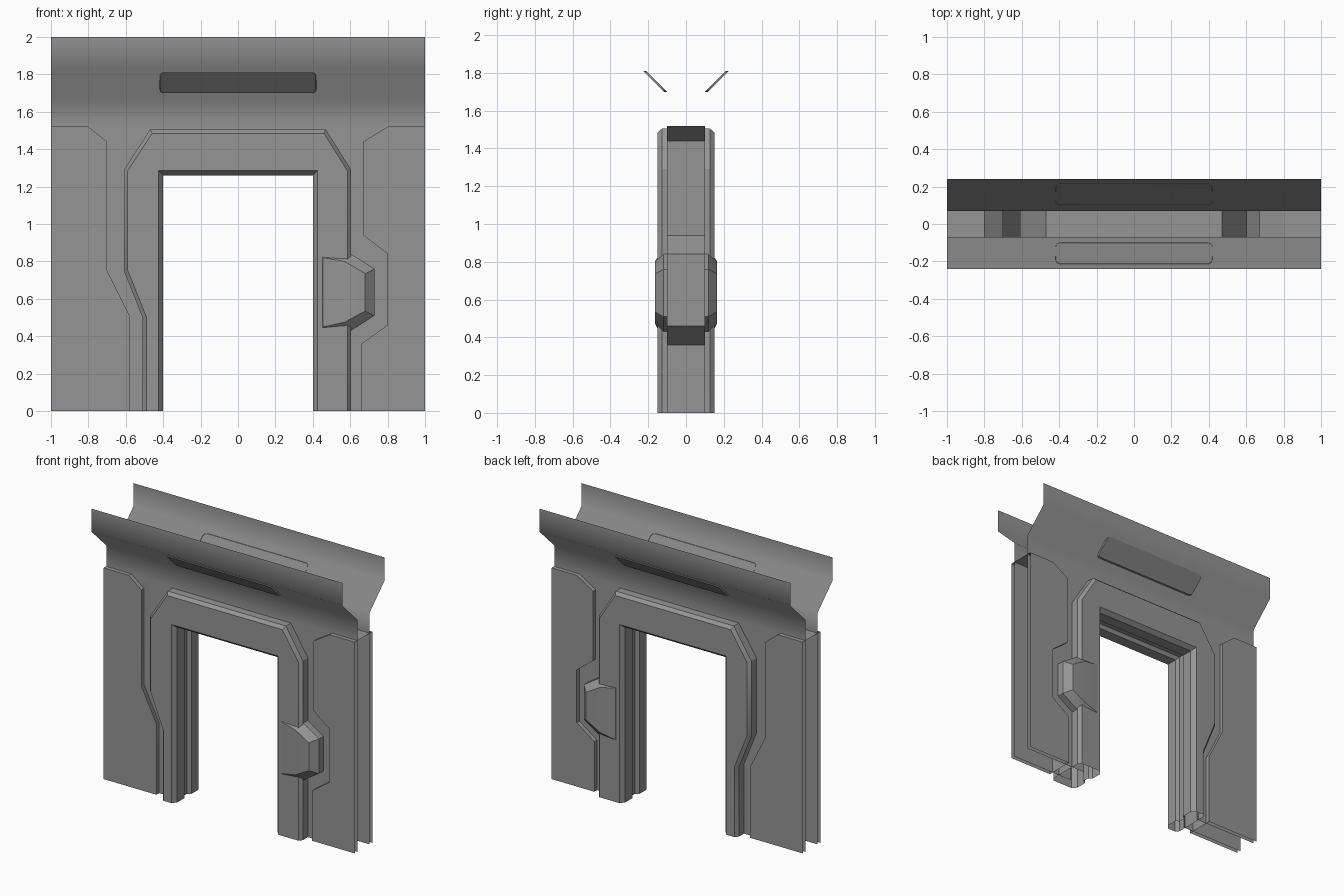
import bpy, bmesh, math
from mathutils import Vector

cube = bpy.data.objects.get("Cube")
if cube:
    bpy.data.objects.remove(cube)

grey = bpy.data.materials.new("plain_grey")
grey.use_nodes = True
GREY = (0.3, 0.3, 0.3, 1)
grey.diffuse_color = GREY
grey.node_tree.nodes["Principled BSDF"].inputs["Base Color"].default_value = GREY


def finish(bm, name, angle=30):
    bmesh.ops.recalc_face_normals(bm, faces=bm.faces)
    mesh = bpy.data.meshes.new(name)
    bm.to_mesh(mesh)
    bm.free()
    mesh.materials.append(grey)
    ob = bpy.data.objects.new(name, mesh)
    bpy.context.collection.objects.link(ob)
    bpy.ops.object.select_all(action="DESELECT")
    ob.select_set(True)
    bpy.context.view_layer.objects.active = ob
    bpy.ops.object.shade_smooth_by_angle(angle=math.radians(angle))
    return ob


def row(bm, pts):
    return [bm.verts.new(p) for p in pts]


def bridge(bm, a, b, closed=False):
    n = len(a)
    for i in range(n if closed else n - 1):
        j = (i + 1) % n
        bm.faces.new((a[i], a[j], b[j], b[i]))


def offset(path, d):
    """Mitred offset of an open (x, z) path, towards its right-hand side."""
    pts = [Vector(p) for p in path]
    out = []
    for i, p in enumerate(pts):
        dirs = []
        if i > 0:
            dirs.append((p - pts[i - 1]).normalized())
        if i < len(pts) - 1:
            dirs.append((pts[i + 1] - p).normalized())
        normals = [Vector((t.y, -t.x)) for t in dirs]
        m = sum(normals, Vector((0, 0))).normalized()
        out.append(p + m * d / m.dot(normals[0]))
    return out


# Flared wall sheets, front and back
for side, label in ((-1, "front"), (1, "back")):
    bm = bmesh.new()
    profile = [(0.24, 2), (0.24, 1.835), (0.07, 1.67), (0.07, 1.52)]
    xs = (-1, -0.5, 0.5, 1)
    rows = [row(bm, [(x, side * y, z) for x in xs]) for y, z in profile]
    for a, b in zip(rows, rows[1:]):
        bridge(bm, a, b)
    # Lower wall around the doorway
    foot = row(bm, [(x, side * 0.07, z) for x, z in
                    ((-1, 0), (-0.5, 0), (-0.5, 1.4), (0.5, 1.4), (0.5, 0), (1, 0))])
    low = rows[-1]
    bm.faces.new((low[0], low[1], foot[2], foot[1], foot[0]))
    bm.faces.new((low[1], low[2], foot[3], foot[2]))
    bm.faces.new((low[2], low[3], foot[5], foot[4], foot[3]))
    finish(bm, label + "_wall", 60)


# Side panels, open at the foot and the outer end
def panel(name, end, edge):
    bm = bmesh.new()
    path = [(end, 1.52)] + edge
    front = row(bm, [(x, -0.1, z) for x, z in path])
    back = row(bm, [(x, 0.1, z) for x, z in path])
    bridge(bm, front, back)
    for rim, y in ((front, -0.1), (back, 0.1)):
        bm.faces.new(rim + [bm.verts.new((end, y, 0))])
    finish(bm, name)


panel("right_panel", -1, [(-0.8, 1.52), (-0.7, 1.44), (-0.7, 0.75), (-0.58, 0.51), (-0.58, 0)])
panel("left_panel", 1, [(0.8, 1.52), (0.67, 1.44), (0.67, 0.94), (0.8, 0.84),
                        (0.8, 0.46), (0.66, 0.36), (0.66, 0)])

# Door frame: chamfered section swept round the doorway
outer = [(-0.51, 0), (-0.51, 0.5), (-0.61, 0.75), (-0.61, 1.29), (-0.47, 1.505),
         (0.47, 1.505), (0.605, 1.29), (0.605, 0)]
inner = [(-0.425, 0), (-0.425, 0.5), (-0.425, 0.75), (-0.425, 1.2), (-0.425, 1.285),
         (0.425, 1.285), (0.425, 1.2), (0.425, 0)]
half = [(outer, 0, 0.127), (outer, 0.02, 0.15), (inner, 0, 0.15), (inner, 0.025, 0.12),
        (inner, 0.025, 0.04), (inner, 0, 0.025)]
section = [(p, d, -y) for p, d, y in half] + half[::-1]
bm = bmesh.new()
rings = [row(bm, [(x, y, z) for x, z in offset(p, d)]) for p, d, y in section]
for a, b in zip(rings, rings[1:] + rings[:1]):
    bridge(bm, a, b)
finish(bm, "door_frame")

# Lock housing bulging through the frame
base = [(0.42, 0.85), (0.59, 0.85), (0.73, 0.76), (0.73, 0.51), (0.59, 0.42), (0.42, 0.42)]
crown = [(0.455, 0.82), (0.57, 0.8), (0.68, 0.735), (0.68, 0.535), (0.57, 0.475), (0.455, 0.45)]
bm = bmesh.new()
layers = []
for side in (-1, 1):
    low = row(bm, [(x, side * 0.12, z) for x, z in base])
    top = row(bm, [(x, side * (0.153 if x < 0.5 else 0.165), z) for x, z in crown])
    bridge(bm, low, top, True)
    bm.faces.new((top[0], top[1], top[4], top[5]))
    bm.faces.new(top[1:5])
    layers.append(low)
bridge(bm, layers[0][1:5], layers[1][1:5])
finish(bm, "lock_housing")

# Rounded plates lying on the sloping part of the wall
for side, label in ((-1, "front"), (1, "back")):
    bm = bmesh.new()
    outline = []
    r = 0.02
    for cx, cz, start in ((0.395, 1.79, 0), (-0.395, 1.79, 90),
                          (-0.395, 1.72, 180), (0.395, 1.72, 270)):
        for step in (0, 45, 90):
            a = math.radians(start + step)
            outline.append((cx + r * math.cos(a), cz + r * math.sin(a)))
    seat = row(bm, [(x * 1.01, side * (z - 1.6), z) for x, z in outline])
    face = row(bm, [(x, side * (z - 1.6 + 0.016), z) for x, z in outline])
    bridge(bm, seat, face, True)
    bm.faces.new(face)
    finish(bm, label + "_plate")
